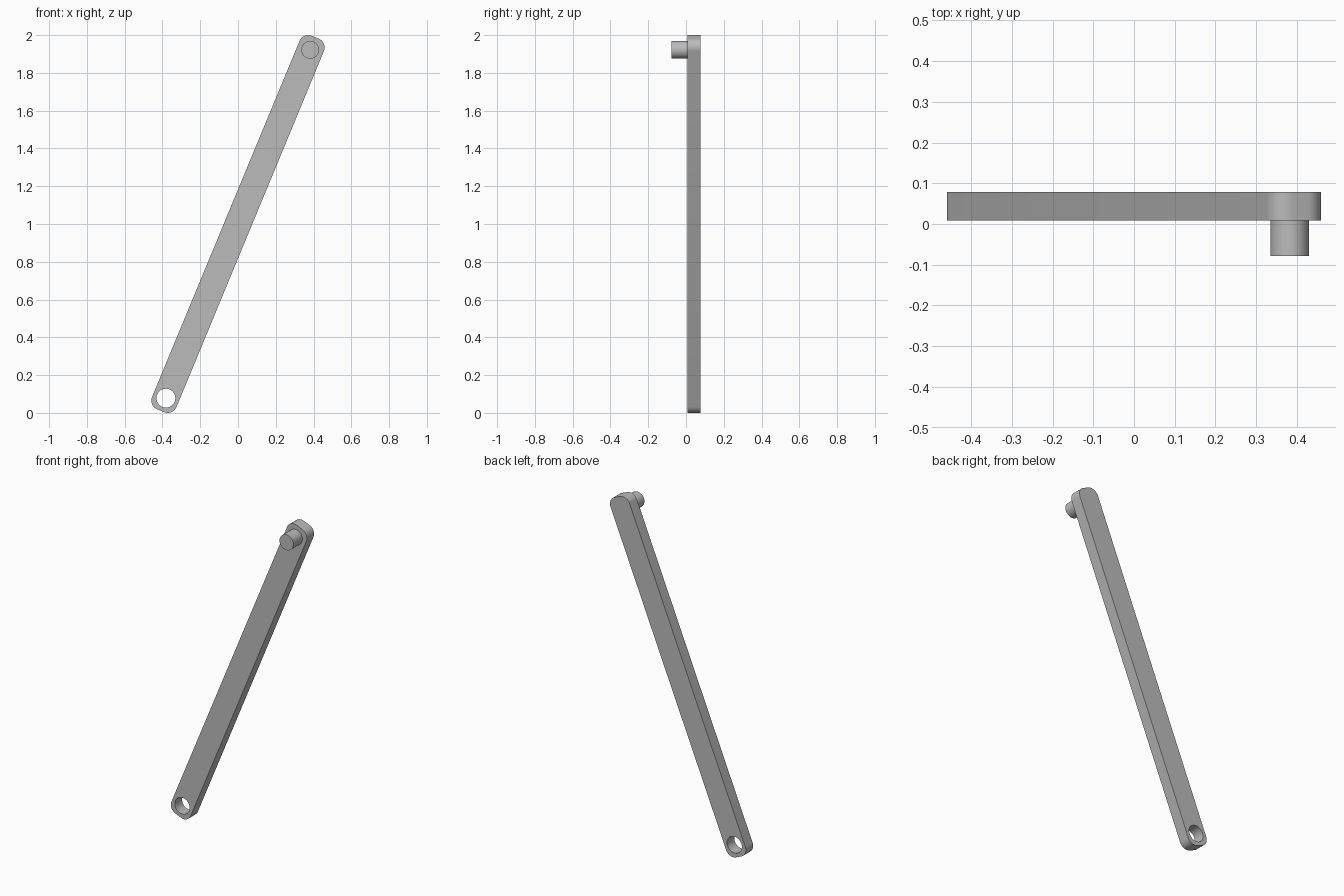
import bpy, bmesh
from math import sin, cos, pi, radians
from mathutils import Matrix, Vector

if "Cube" in bpy.data.objects:
    bpy.data.objects.remove(bpy.data.objects["Cube"])

TILT = Matrix.Translation((0, 0, 1)) @ Matrix.Rotation(radians(22.5), 4, 'Y')
LENGTH, WIDTH, CORNER = 2.14, 0.14, 0.05
PIVOT = 0.998  # distance from the middle to the pin and the hole
BACK, FACE, TIP = 0.078, 0.008, -0.078

metal = bpy.data.materials.new("plain_grey")
metal.use_nodes = True
grey = (0.5, 0.5, 0.5, 1)
metal.diffuse_color = grey
metal.node_tree.nodes["Principled BSDF"].inputs["Base Color"].default_value = grey


def arc(cx, cz, r, start, end, steps):
    """Points on an arc in the bar's own x-z plane."""
    return [(cx + r * cos(start + (end - start) * i / steps),
             cz + r * sin(start + (end - start) * i / steps)) for i in range(steps + 1)]


def extrude_outline(name, points, y0, y1):
    """Prism from an x-z outline, tilted into place."""
    bm = bmesh.new()
    face = bm.faces.new([bm.verts.new((x, y0, z)) for x, z in points])
    moved = bmesh.ops.extrude_face_region(bm, geom=[face])["geom"]
    bmesh.ops.translate(bm, vec=Vector((0, y1 - y0, 0)),
                        verts=[v for v in moved if isinstance(v, bmesh.types.BMVert)])
    bmesh.ops.recalc_face_normals(bm, faces=bm.faces)
    bm.transform(TILT)
    mesh = bpy.data.meshes.new(name)
    bm.to_mesh(mesh)
    bm.free()
    mesh.materials.append(metal)
    obj = bpy.data.objects.new(name, mesh)
    bpy.context.collection.objects.link(obj)
    return obj


def smooth(obj):
    bpy.ops.object.select_all(action='DESELECT')
    obj.select_set(True)
    bpy.context.view_layer.objects.active = obj
    bpy.ops.object.shade_smooth_by_angle(angle=radians(30))


# Bar with rounded corners
dx, dz = WIDTH / 2 - CORNER, LENGTH / 2 - CORNER
outline = []
for i, (sx, sz) in enumerate([(1, 1), (-1, 1), (-1, -1), (1, -1)]):
    outline += arc(sx * dx, sz * dz, CORNER, i * pi / 2, (i + 1) * pi / 2, 10)
bar = extrude_outline("bar", outline, FACE, BACK)

# Round hole through the lower end
cutter = extrude_outline("hole_cutter", arc(0, -PIVOT, 0.05, 0, 2 * pi, 48)[:-1],
                         FACE - 0.05, BACK + 0.05)
cut = bar.modifiers.new("hole", 'BOOLEAN')
cut.operation, cut.solver, cut.object = 'DIFFERENCE', 'EXACT', cutter
bpy.context.view_layer.objects.active = bar
bar.select_set(True)
bpy.ops.object.modifier_apply(modifier=cut.name)
bpy.data.objects.remove(cutter)
smooth(bar)

# Pin on the front of the upper end
pin = extrude_outline("pin", arc(0, PIVOT, 0.047, 0, 2 * pi, 48)[:-1], TIP, FACE + 0.01)
smooth(pin)
